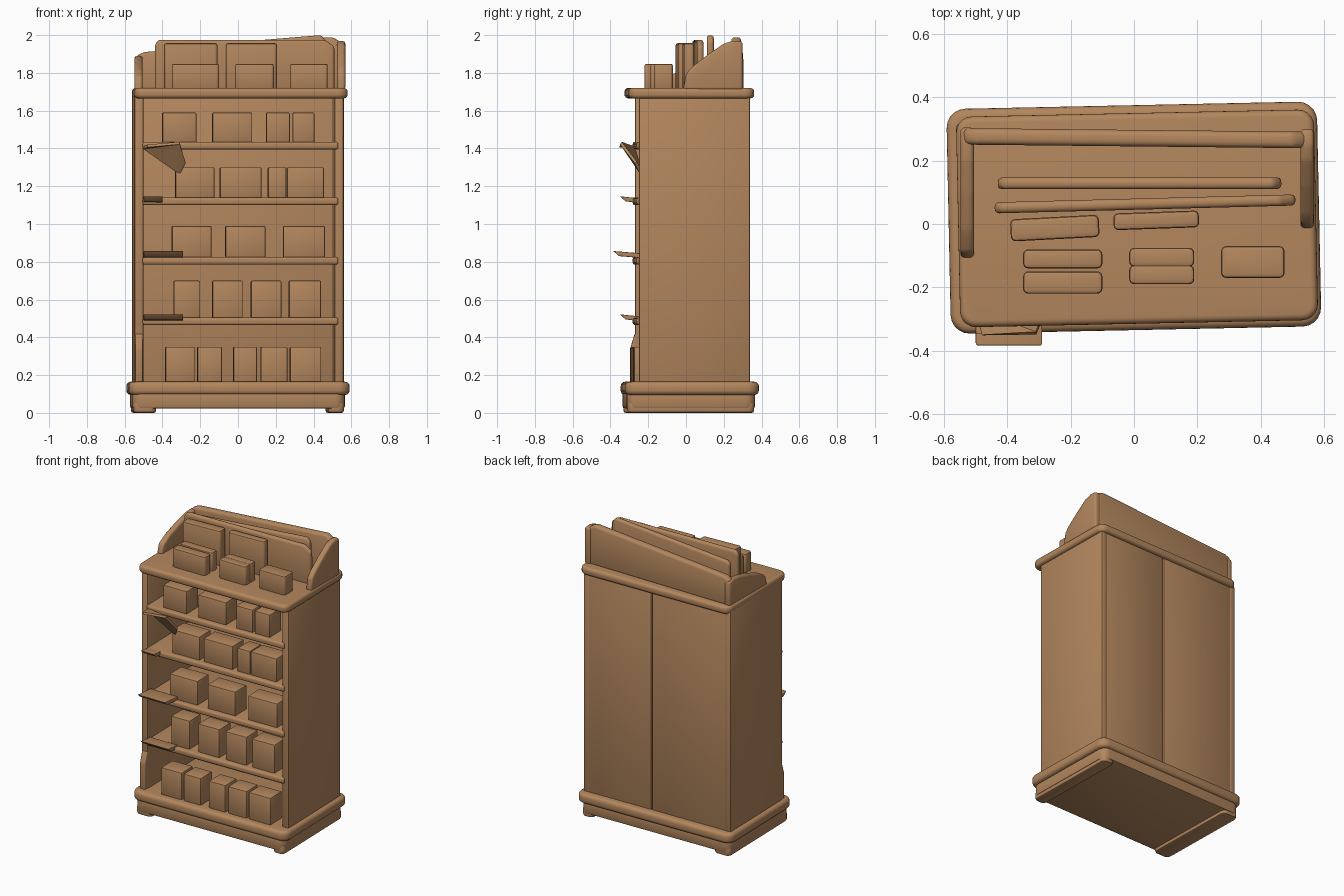
import bpy, bmesh, math
from mathutils import Vector, Matrix

if "Cube" in bpy.data.objects:
    bpy.data.objects.remove(bpy.data.objects["Cube"], do_unlink=True)

# One warm wood colour for everything
COLOUR = (0.45, 0.24, 0.11, 1)
wood = bpy.data.materials.new("tan_wood")
wood.use_nodes = True
wood.diffuse_color = COLOUR
shader = wood.node_tree.nodes["Principled BSDF"]
shader.inputs["Base Color"].default_value = COLOUR
shader.inputs["Roughness"].default_value = 0.8

TWIST = Matrix.Rotation(math.radians(1.2), 4, "Z")


def finish(name, bm, twist=False):
    if twist:
        bm.transform(TWIST)
    bmesh.ops.recalc_face_normals(bm, faces=bm.faces)
    mesh = bpy.data.meshes.new(name)
    bm.to_mesh(mesh)
    bm.free()
    mesh.materials.append(wood)
    ob = bpy.data.objects.new(name, mesh)
    bpy.context.collection.objects.link(ob)
    bpy.ops.object.select_all(action="DESELECT")
    ob.select_set(True)
    bpy.context.view_layer.objects.active = ob
    bpy.ops.object.shade_smooth_by_angle(angle=math.radians(35))
    return ob


def block(name, x, y, z, edge=0.008, corner=0.0, twist=False, turn=0, segments=2):
    """Box from ranges, with rounded upright corners and softened edges."""
    bm = bmesh.new()
    bmesh.ops.create_cube(bm, size=1)
    bmesh.ops.scale(bm, vec=(x[1] - x[0], y[1] - y[0], z[1] - z[0]), verts=bm.verts)
    if corner:
        upright = [e for e in bm.edges if abs(e.verts[0].co.z - e.verts[1].co.z) > 1e-5]
        bmesh.ops.bevel(bm, geom=upright, offset=corner, segments=5, profile=0.5, affect="EDGES")
        geom = [e for e in bm.edges if abs(e.verts[0].co.z - e.verts[1].co.z) < 1e-5]
    else:
        geom = bm.edges[:]
    bmesh.ops.bevel(bm, geom=geom, offset=edge, segments=segments, profile=0.5, affect="EDGES")
    bm.transform(Matrix.Rotation(math.radians(turn), 4, "Z"))
    bmesh.ops.translate(bm, vec=(sum(x) / 2, sum(y) / 2, sum(z) / 2), verts=bm.verts)
    return finish(name, bm, twist)


def board(name, outline, axis, span, edge=0.012, twist=False, turn=0):
    """Extrude an outline: (y, z) along x, or (x, z) along y."""
    bm = bmesh.new()
    place = (lambda a, b: (span[0], a, b)) if axis == "x" else (lambda a, b: (a, span[0], b))
    face = bm.faces.new([bm.verts.new(place(*p)) for p in outline])
    out = bmesh.ops.extrude_face_region(bm, geom=[face])
    step = Vector((1, 0, 0) if axis == "x" else (0, 1, 0)) * (span[1] - span[0])
    bmesh.ops.translate(bm, vec=step, verts=[v for v in out["geom"] if isinstance(v, bmesh.types.BMVert)])
    bmesh.ops.recalc_face_normals(bm, faces=bm.faces)
    bmesh.ops.bevel(bm, geom=bm.edges[:], offset=edge, segments=3, profile=0.5,
                    affect="EDGES", clamp_overlap=True)
    if turn:
        mid = Vector((0, sum(span) / 2, 0))
        bmesh.ops.rotate(bm, cent=mid, matrix=Matrix.Rotation(math.radians(turn), 3, "Z"), verts=bm.verts)
    return finish(name, bm, twist)


# Plinth: runners, body and rounded rim
block("plinth_left_runner", (0.47, 0.555), (-0.32, 0.35), (0, 0.06), 0.012, 0.03, True)
block("plinth_right_runner", (-0.56, -0.44), (-0.32, 0.35), (0, 0.06), 0.012, 0.03, True)
block("plinth_body", (-0.565, 0.56), (-0.325, 0.355), (0.023, 0.12), 0.012, 0.05, True)
block("plinth_rim", (-0.585, 0.585), (-0.335, 0.375), (0.095, 0.165), 0.024, 0.06, True, segments=4)

# Carcass: sides, back doors and top slab
block("left_side", (0.505, 0.555), (-0.26, 0.328), (0.15, 1.69), 0.012, twist=True)
block("right_side", (-0.555, -0.505), (-0.26, 0.328), (0.15, 1.69), 0.012, twist=True)
board("right_side_foot", [(-0.24, 0.16), (-0.285, 0.16), (-0.285, 0.34), (-0.26, 0.42), (-0.24, 0.42)],
      "x", (-0.55, -0.51), 0.006, True)
block("back_door_left", (0.044, 0.53), (0.28, 0.326), (0.15, 1.69), 0.006, twist=True)
block("back_door_right", (-0.53, 0.036), (0.28, 0.326), (0.15, 1.69), 0.006, twist=True)
block("back_lining", (-0.52, 0.52), (0.27, 0.305), (0.15, 1.69), 0.004, twist=True)
block("top_slab", (-0.555, 0.575), (-0.315, 0.35), (1.665, 1.72), 0.02, 0.05, True, segments=4)

# Shelves
SHELVES = [0.505, 0.825, 1.14, 1.435]
for i, top in enumerate(SHELVES):
    block(f"shelf_{i + 1}", (-0.51, 0.525), (-0.272, 0.28), (top - 0.04, top), 0.012, twist=True, segments=3)

# Thin lips at the right end of the shelves
LIPS = [(0.51, -0.35, -0.29), (0.845, -0.385, -0.29), (1.135, -0.35, -0.4)]
for i, (z, front, end) in enumerate(LIPS):
    board(f"shelf_lip_{i + 1}", [(-0.24, z - 0.025), (-0.24, z), (front, z + 0.012), (front + 0.03, z - 0.015)],
          "x", (-0.5, end), 0.004)

# Loose tilted flap on the highest shelf
bm = bmesh.new()
corners = [(-0.5, -0.27, 1.41), (-0.48, -0.35, 1.42), (-0.31, -0.34, 1.435), (-0.28, -0.26, 1.33), (-0.31, -0.23, 1.27)]
flap = bm.faces.new([bm.verts.new(c) for c in corners])
bmesh.ops.triangulate(bm, faces=[flap])
bmesh.ops.solidify(bm, geom=bm.faces[:], thickness=0.014)
finish("tilted_flap", bm)

# Goods on the plinth and shelves: spans along x, floor, height, front
ROWS = [
    (0.16, 0.19, -0.285, [(-0.39, -0.235), (-0.22, -0.09), (-0.03, 0.095), (0.115, 0.255), (0.27, 0.435)]),
    (0.5, 0.2, -0.24, [(-0.345, -0.205), (-0.14, 0.02), (0.065, 0.225), (0.265, 0.435)]),
    (0.82, 0.17, -0.24, [(-0.355, -0.145), (-0.07, 0.14), (0.235, 0.455)]),
    (1.135, 0.165, -0.24, [(-0.335, -0.13), (-0.1, 0.12), (0.155, 0.25), (0.255, 0.45)]),
    (1.43, 0.16, -0.24, [(-0.405, -0.225), (-0.14, 0.07), (0.145, 0.27), (0.285, 0.4)]),
]
for r, (floor, height, front, spans) in enumerate(ROWS):
    for i, span in enumerate(spans):
        block(f"goods_row_{r + 1}_{i + 1}", span, (front, front + 0.13), (floor, floor + height), 0.007, twist=True)

# Goods standing on the top slab
LOW, HIGH = 1.848, 1.957
TOP_GOODS = [
    ((-0.35, -0.1), (-0.22, -0.15), LOW, 0), ((-0.35, -0.1), (-0.14, -0.08), LOW, 0),
    ((-0.015, 0.19), (-0.19, -0.13), LOW, 0), ((-0.015, 0.19), (-0.135, -0.075), LOW, 0),
    ((0.275, 0.475), (-0.17, -0.07), LOW, 0),
    ((-0.39, -0.11), (-0.048, 0.022), HIGH, 3), ((-0.065, 0.205), (-0.015, 0.038), HIGH, 2),
]
for i, (x, y, top, turn) in enumerate(TOP_GOODS):
    block(f"top_goods_{i + 1}", x, y, (1.71, top), 0.01, 0.016, turn=turn)

# Upright display boards behind the goods
board("front_display_board", [(-0.44, 1.71), (0.51, 1.71), (0.51, 1.94), (0.46, 1.975), (-0.42, 1.975), (-0.44, 1.95)],
      "y", (0.045, 0.08), 0.014, turn=1.5)
board("rear_display_board", [(-0.43, 1.71), (0.465, 1.71), (0.465, 1.97), (0.44, 2.0), (-0.41, 1.93), (-0.43, 1.91)],
      "y", (0.11, 0.147), 0.015)

# Header: sloping back wall with a swept wing on each side
board("header_wall", [(-0.54, 1.71), (0.55, 1.71), (0.55, 1.96), (0.5, 1.99), (-0.5, 1.91), (-0.54, 1.89)],
      "y", (0.245, 0.297), 0.018, turn=-0.6)
board("header_left_wing", [(0.3, 1.71), (0.3, 1.965), (0.25, 1.97), (0.2, 1.955), (0.12, 1.9), (0.03, 1.83),
                           (0.0, 1.795), (-0.015, 1.71)], "x", (0.525, 0.568), 0.014)
board("header_right_wing", [(0.305, 1.71), (0.305, 1.88), (0.26, 1.89), (0.2, 1.885), (0.1, 1.86), (-0.02, 1.82),
                            (-0.09, 1.78), (-0.11, 1.71)], "x", (-0.548, -0.505), 0.014)
